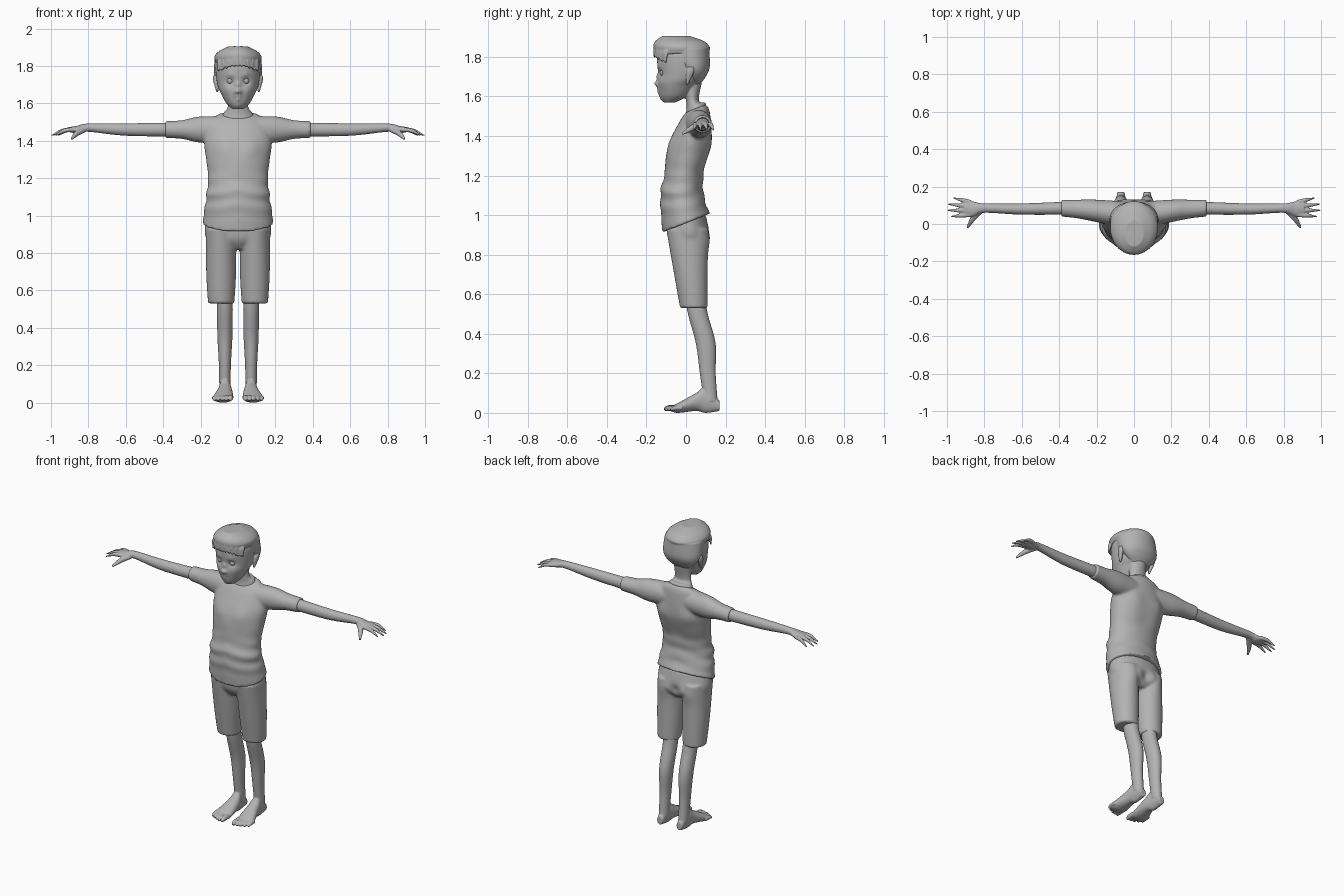
import bpy, bmesh, math, random
from mathutils import Vector

random.seed(4)
if "Cube" in bpy.data.objects:
    bpy.data.objects.remove(bpy.data.objects["Cube"], do_unlink=True)

FINE, CLOTH = .004, .008    # blending detail for skin and for clothing

grey = bpy.data.materials.new("plain_grey")
grey.use_nodes = True
grey.diffuse_color = (.45, .45, .45, 1)
grey.node_tree.nodes["Principled BSDF"].inputs["Base Color"].default_value = grey.diffuse_color


def spline(keys, steps):
    """Smooth in-between values through a list of equal-length tuples."""
    out, last = [], len(keys) - 1
    for i in range(last):
        before, start, end, after = (Vector(keys[min(max(k, 0), last)]) for k in range(i - 1, i + 3))
        leave, arrive = (end - before) / 2, (after - start) / 2
        for s in range(steps):
            t = s / steps
            ease = t * t * (3 - 2 * t)
            out.append(start * (1 - ease) + end * ease
                       + leave * t * (1 - t) ** 2 - arrive * t * t * (1 - t))
    out.append(Vector(keys[last]))
    return out


def skin(bm, rings):
    """Bridge rings of points into a closed surface."""
    loops = [[bm.verts.new(point) for point in points] for points in rings]
    count = len(loops[0])
    for near, far in zip(loops, loops[1:]):
        for i in range(count):
            j = (i + 1) % count
            bm.faces.new((near[i], near[j], far[j], far[i]))
    bm.faces.new(loops[0][::-1])
    bm.faces.new(loops[-1])


def ring(at, half, low, high, mid=0, tilt=0):
    """One oval section: position, half width, edges in depth, shift and slope."""
    return at, half, low, high, mid, tilt


def loft(bm, axis, keys, centre=0, sides=64, steps=10):
    rings = []
    for at, half, low, high, mid, tilt in spline(keys, steps):
        points = []
        for i in range(sides):
            angle = math.tau * i / sides
            across = centre + mid + half * math.cos(angle)
            depth = (high - low) / 2 * math.sin(angle)
            along, deep = at + tilt * depth, (low + high) / 2 + depth
            points.append({"z": (across, deep, along), "x": (along, deep, across),
                           "y": (across, along, deep)}[axis])
        rings.append(points)
    skin(bm, rings)


def limb(bm, path, sides=12, steps=5):
    """Round tapering tube; path points are x, y, z, radius."""
    points = spline(path, steps)
    rings = []
    for i, point in enumerate(points):
        ahead, behind = points[min(i + 1, len(points) - 1)], points[max(i - 1, 0)]
        turn = (ahead.xyz - behind.xyz).to_track_quat("Z", "Y")
        angles = [math.tau * k / sides for k in range(sides)]
        rings.append([point.xyz + turn @ Vector((math.cos(a), math.sin(a), 0)) * point.w for a in angles])
    skin(bm, rings)


def bump(bm, x, z, size, push, facing=-1):
    """Soft swelling on the front or back, matched on both sides of the body."""
    for centre in {x, -x}:
        for v in bm.verts:
            if v.co.y * facing > 0:
                distance = math.hypot(v.co.x - centre, v.co.z - z) / size
                v.co.y += facing * push * math.exp(-distance ** 2)


def finish(name, bm, voxel=0, smooth=0):
    """Mirror the part and blend its pieces into one surface."""
    bmesh.ops.recalc_face_normals(bm, faces=bm.faces)
    for face in bm.faces:
        face.smooth = True
    mesh = bpy.data.meshes.new(name)
    bm.to_mesh(mesh)
    bm.free()
    mesh.materials.append(grey)
    obj = bpy.data.objects.new(name, mesh)
    bpy.context.scene.collection.objects.link(obj)
    obj.modifiers.new("mirror", "MIRROR").use_mirror_merge = False
    if voxel:
        blend = obj.modifiers.new("blend", "REMESH")
        blend.mode = "VOXEL"
        blend.voxel_size = voxel
        blend.use_smooth_shade = True
        soften = obj.modifiers.new("soften", "SMOOTH")
        soften.iterations = smooth


# Shirt: torso with sloping hem and neckline, waist folds, sleeves
bm = bmesh.new()
loft(bm, "z", [ring(.96, half=.19, low=-.12, high=.12, tilt=.4),
               ring(1.1, half=.17, low=-.13, high=.09),
               ring(1.2, half=.16, low=-.11, high=.09),
               ring(1.3, half=.17, low=-.1, high=.12),
               ring(1.4, half=.18, low=-.07, high=.13),
               ring(1.5, half=.15, low=-.03, high=.12, tilt=.3),
               ring(1.54, half=.1, low=0, high=.1, tilt=.4)])
bump(bm, x=.07, z=1.36, size=.05, push=.01)
bump(bm, x=.09, z=1.37, size=.05, push=.01, facing=1)
bump(bm, x=0, z=1.27, size=.06, push=-.01, facing=1)
for v in bm.verts:
    fade = math.exp(-((v.co.z - 1.1) / .1) ** 2)
    v.co.y += CLOTH / 2 * fade * math.sin(70 * v.co.z + 14 * abs(v.co.x))
    v.co.x += CLOTH / 2 * fade * math.sin(80 * v.co.z) * math.copysign(1, v.co.x)
loft(bm, "x", [ring(.05, half=.07, low=-.02, high=.12),
               ring(.2, half=.07, low=.01, high=.13),
               ring(.3, half=.05, low=.03, high=.13),
               ring(.39, half=.045, low=.04, high=.13)], centre=1.46)
finish("shirt", bm, CLOTH, smooth=5)

# Shorts: hips and two legs
bm = bmesh.new()
loft(bm, "z", [ring(.82, half=.06, low=-.05, high=.08),
               ring(.88, half=.17, low=-.09, high=.12),
               ring(1, half=.17, low=-.1, high=.1)])
loft(bm, "z", [ring(.53, half=.07, low=-.03, high=.11),
               ring(.7, half=.08, low=-.06, high=.11),
               ring(.93, half=.08, low=-.1, high=.11)], centre=.09)
bump(bm, x=0, z=.88, size=.03, push=-.02, facing=1)
bump(bm, x=.08, z=.87, size=.05, push=.01, facing=1)
finish("shorts", bm, CLOTH, smooth=4)

# Arms with palms, spread fingers and thumb
bm = bmesh.new()
loft(bm, "x", [ring(.34, half=.037, low=.05, high=.12),
               ring(.6, half=.033, low=.05, high=.11),
               ring(.8, half=.022, low=.06, high=.11, mid=.01),
               ring(.86, half=.02, low=.04, high=.12),
               ring(.91, half=.012, low=.05, high=.12)], centre=1.46)
for i in range(4):
    root = Vector((.87, .05 + .022 * i, 1.46, .012))
    tip = Vector((1 - .012 * (i - 1.3) ** 2, .04 + .033 * i, 1.43, FINE))
    knuckle = root.lerp(tip, .5)
    knuckle.z += .01
    knuckle.w = .011
    limb(bm, [root, knuckle, root.lerp(tip, .9), tip])
limb(bm, [(.82, .07, 1.46, .015), (.86, .03, 1.44, .015), (.89, -.02, 1.41, .006)])
finish("arms", bm, FINE, smooth=2)

# Lower legs, feet and toes
bm = bmesh.new()
loft(bm, "z", [ring(.06, half=.03, low=.09, high=.16),
               ring(.2, half=.032, low=.07, high=.15),
               ring(.35, half=.04, low=.05, high=.15),
               ring(.5, half=.042, low=.01, high=.11),
               ring(.62, half=.04, low=-.01, high=.09)], centre=.07)
loft(bm, "y", [ring(-.08, half=.04, low=.01, high=.03, mid=.01),
               ring(-.04, half=.055, low=0, high=.05, mid=.01),
               ring(.05, half=.04, low=.01, high=.1),
               ring(.1, half=.03, low=0, high=.13),
               ring(.17, half=.02, low=.01, high=.06)], centre=.07)
for i in range(5):
    x, tip, radius = .04 + .022 * i, .002 * i * i - .11, .015 - .001 * i
    limb(bm, [(x, tip + .06, .026, radius), (x, tip + .02, .024, radius), (x, tip, .014, radius / 2)])
finish("legs_and_feet", bm, FINE, smooth=2)

# Head with face
bm = bmesh.new()
loft(bm, "z", [ring(1.57, half=.03, low=-.11, high=-.05),
               ring(1.6, half=.062, low=-.13, high=.01),
               ring(1.65, half=.09, low=-.14, high=.05),
               ring(1.7, half=.11, low=-.14, high=.09),
               ring(1.8, half=.12, low=-.145, high=.11),
               ring(1.85, half=.1, low=-.12, high=.09),
               ring(1.88, half=.06, low=-.08, high=.05)], sides=112, steps=16)
bump(bm, x=0, z=1.7, size=.015, push=.01)        # nose bridge
bump(bm, x=0, z=1.666, size=.015, push=.02)      # nose tip
bump(bm, x=.014, z=1.66, size=.01, push=.006)    # nostrils
bump(bm, x=.042, z=1.718, size=.022, push=-.012) # eye sockets
bump(bm, x=.04, z=1.75, size=.02, push=.005)     # brows
bump(bm, x=.06, z=1.675, size=.03, push=.005)    # cheeks
bump(bm, x=.01, z=1.64, size=.01, push=.006)     # upper lip
bump(bm, x=0, z=1.62, size=.012, push=.008)      # lower lip
bump(bm, x=0, z=1.587, size=.02, push=.006)      # chin

# Ears and neck join the head
loft(bm, "z", [ring(1.66, half=.006, low=0, high=.01),
               ring(1.72, half=.012, low=0, high=.04, mid=.01),
               ring(1.75, half=.01, low=.01, high=.04, mid=.012)], centre=.11)
loft(bm, "z", [ring(1.46, half=.09, low=-.03, high=.1, tilt=.5),
               ring(1.54, half=.08, low=0, high=.1, tilt=.5),
               ring(1.58, half=.055, low=0, high=.065),
               ring(1.67, half=.056, low=-.02, high=.08)])
finish("head_and_neck", bm, FINE, smooth=2)

# Eyes
bm = bmesh.new()
bmesh.ops.create_icosphere(bm, subdivisions=3, radius=.018)
bmesh.ops.translate(bm, verts=bm.verts, vec=(.042, -.115, 1.72))
finish("eyes", bm)

# Hair: short sides and back, fuller top
bm = bmesh.new()
loft(bm, "z", [ring(1.66, half=.05, low=.01, high=.07),
               ring(1.7, half=.1, low=0, high=.1),
               ring(1.75, half=.127, low=-.05, high=.12),
               ring(1.84, half=.125, low=-.1, high=.117)])
loft(bm, "z", [ring(1.82, half=.12, low=-.155, high=.12, tilt=.1),
               ring(1.85, half=.126, low=-.165, high=.12),
               ring(1.88, half=.1, low=-.155, high=.09),
               ring(1.905, half=.05, low=-.12, high=.02)])
# Locks swept up from the hairline and over the crown
for i in range(15):
    x = .008 + .007 * i
    path = []
    for k in range(6):
        angle = .3 * k
        wave = random.uniform(-FINE, FINE)
        path.append((x * (1 - .05 * k) + wave, 5 * x * x - .16 * math.cos(angle) ** .6,
                     1.8 + .1 * math.sin(angle) ** .7 - 2.5 * x * x + wave, FINE if k in (0, 5) else .01))
    limb(bm, path, sides=8)
finish("hair", bm, FINE, smooth=1)
